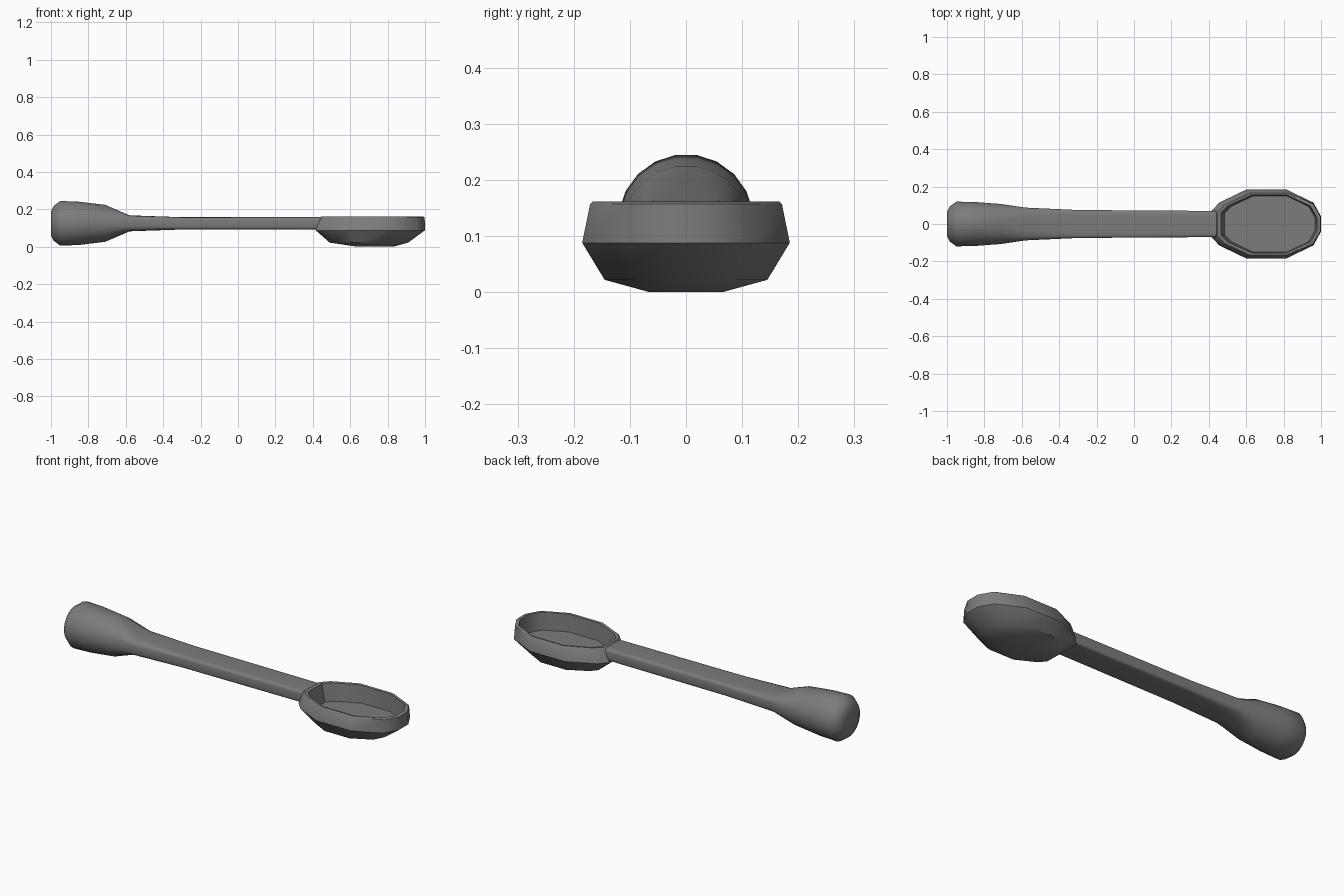
import bpy, bmesh, math

if "Cube" in bpy.data.objects:
    bpy.data.objects.remove(bpy.data.objects["Cube"])

# Dark grey plastic
dark = bpy.data.materials.new("dark_grey")
dark.diffuse_color = (0.2, 0.2, 0.2, 1)
dark.use_nodes = True
dark.node_tree.nodes["Principled BSDF"].inputs["Base Color"].default_value = dark.diffuse_color

def loft(name, rings, angle):
    """Skin a list of equal-length point rings and cap both ends."""
    bm = bmesh.new()
    rows = [[bm.verts.new(p) for p in r] for r in rings]
    n = len(rows[0])
    for a, b in zip(rows, rows[1:]):
        for i in range(n):
            j = (i + 1) % n
            bm.faces.new((a[i], a[j], b[j], b[i]))
    bm.faces.new(rows[0])
    bm.faces.new(rows[-1])
    bmesh.ops.recalc_face_normals(bm, faces=bm.faces)
    me = bpy.data.meshes.new(name)
    bm.to_mesh(me)
    bm.free()
    me.materials.append(dark)
    ob = bpy.data.objects.new(name, me)
    bpy.context.collection.objects.link(ob)
    bpy.ops.object.select_all(action='DESELECT')
    bpy.context.view_layer.objects.active = ob
    ob.select_set(True)
    bpy.ops.object.shade_smooth_by_angle(angle=math.radians(angle))
    return ob

def section(x, ry, rz, power, sides=20):
    """Superellipse cross-section across the handle: 2 is round, higher is boxier."""
    pts = []
    for i in range(sides):
        t = 2 * math.pi * (i + 0.5) / sides
        c, s = math.cos(t), math.sin(t)
        pts.append((x, ry * math.copysign(abs(c) ** (2 / power), c),
                    0.125 + rz * math.copysign(abs(s) ** (2 / power), s)))
    return pts

# Handle with its round flared pressing end
loft("handle", [section(*s) for s in (
    (-1.0, 0.065, 0.065, 2), (-0.985, 0.095, 0.095, 2), (-0.95, 0.121, 0.121, 2),
    (-0.85, 0.119, 0.117, 2), (-0.71, 0.108, 0.1, 2.1), (-0.58, 0.088, 0.043, 4),
    (-0.3, 0.075, 0.033, 7), (0.45, 0.07, 0.033, 7))], 42)

# Bowl: one faceted outline scaled into outer shell, rim and cavity
HALF = [(1, 0.22), (0.86, 0.62), (0.36, 1), (-0.36, 1), (-0.86, 0.62), (-1, 0.38)]
OUTLINE = HALF + [(x, -y) for x, y in reversed(HALF)]

def bowl_ring(x0, x1, ry, z):
    c, rx = (x0 + x1) / 2, (x1 - x0) / 2
    return [(c + rx * x, ry * y, z) for x, y in OUTLINE]

loft("scoop_bowl", [bowl_ring(*r) for r in (
    (0.64, 0.83, 0.065, 0.0), (0.49, 0.91, 0.145, 0.022), (0.415, 1.0, 0.185, 0.088),
    (0.44, 0.998, 0.171, 0.157), (0.447, 0.988, 0.166, 0.162),
    (0.465, 0.978, 0.155, 0.16), (0.485, 0.968, 0.151, 0.065))], 40)
